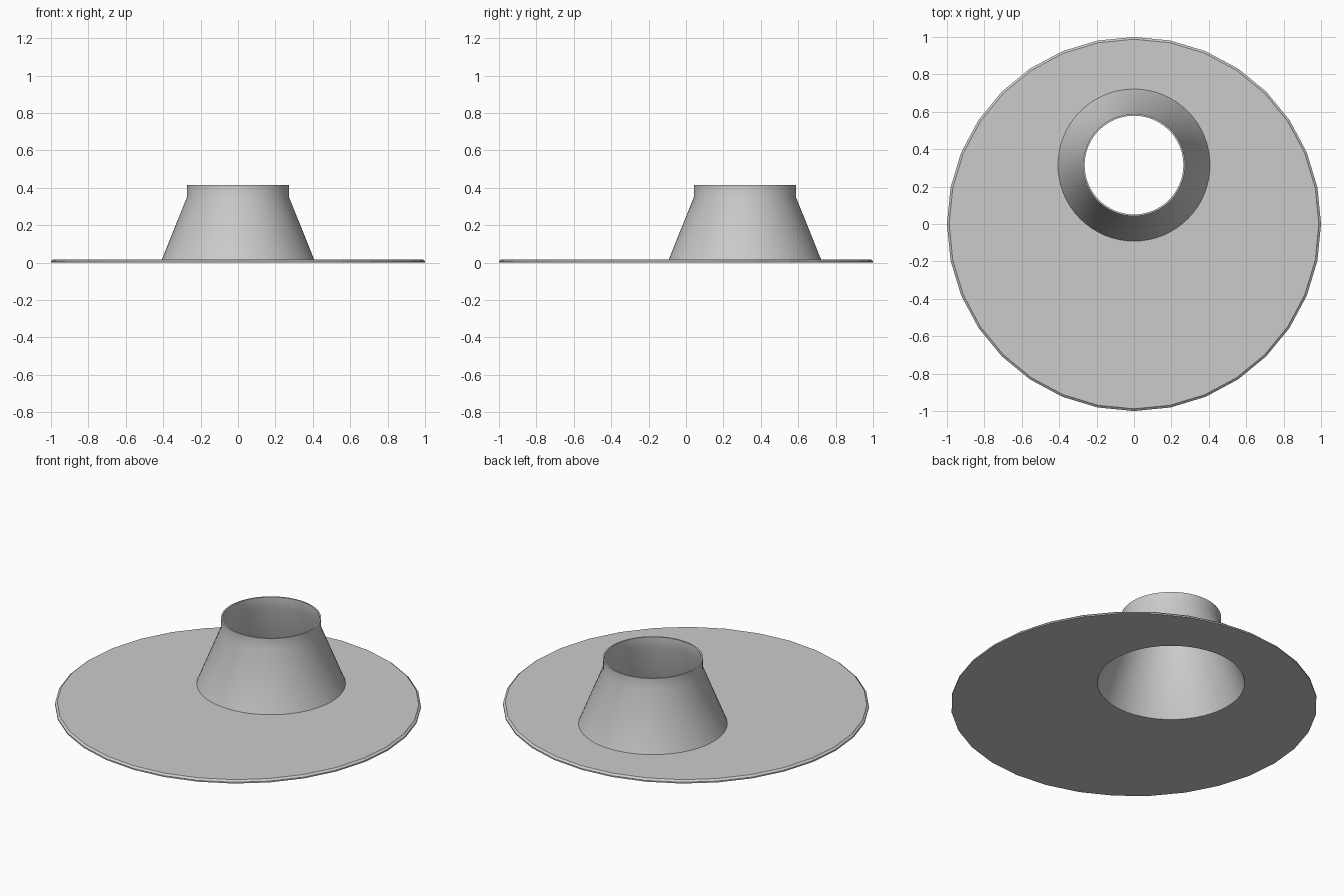
import bpy, bmesh
from math import sin, cos, pi, radians

cube = bpy.data.objects.get("Cube")
if cube:
    bpy.data.objects.remove(cube)

HUB_Y = 0.315
TOP = 0.018

grey = bpy.data.materials.new("plain grey")
grey.use_nodes = True
colour = (0.6, 0.6, 0.6, 1)
grey.diffuse_color = colour
grey.node_tree.nodes["Principled BSDF"].inputs["Base Color"].default_value = colour


def ring(bm, radius, z, sides, y=0):
    """Closed loop of vertices and the edges joining them."""
    verts = [bm.verts.new((radius * sin(2 * pi * i / sides),
                           y + radius * cos(2 * pi * i / sides), z))
             for i in range(sides)]
    return [bm.edges.new((verts[i - 1], verts[i])) for i in range(sides)]


def bridge(bm, loops):
    for a, b in zip(loops, loops[1:]):
        bmesh.ops.bridge_loops(bm, edges=a + b)


def finish(name, bm, smooth):
    bmesh.ops.recalc_face_normals(bm, faces=bm.faces)
    mesh = bpy.data.meshes.new(name)
    bm.to_mesh(mesh)
    bm.free()
    mesh.materials.append(grey)
    obj = bpy.data.objects.new(name, mesh)
    bpy.context.collection.objects.link(obj)
    if smooth:
        bpy.ops.object.select_all(action='DESELECT')
        obj.select_set(True)
        bpy.context.view_layer.objects.active = obj
        bpy.ops.object.shade_smooth_by_angle(angle=radians(30))
    return obj


# Flat round flange with a chamfered rim and an off-centre opening
bm = bmesh.new()
rim = [ring(bm, r, z, 32) for r, z in ((1, 0), (1, 0.008), (0.988, TOP))]
hole = [ring(bm, r, z, 64, HUB_Y) for r, z in ((0.403, 0), (0.403, TOP))]
bridge(bm, rim)
bridge(bm, hole)
for outer, inner in ((rim[0], hole[0]), (rim[-1], hole[-1])):
    bmesh.ops.triangle_fill(bm, use_beauty=True, edges=outer + inner)
finish("flange", bm, False)

# Hollow tapered collar with a straight neck
profile = ((0.413, 0.002), (0.273, 0.35), (0.273, 0.415),
           (0.264, 0.415), (0.264, 0.348), (0.403, 0.002))
bm = bmesh.new()
loops = [ring(bm, r, z, 64, HUB_Y) for r, z in profile]
bridge(bm, loops + loops[:1])
finish("collar", bm, True)
